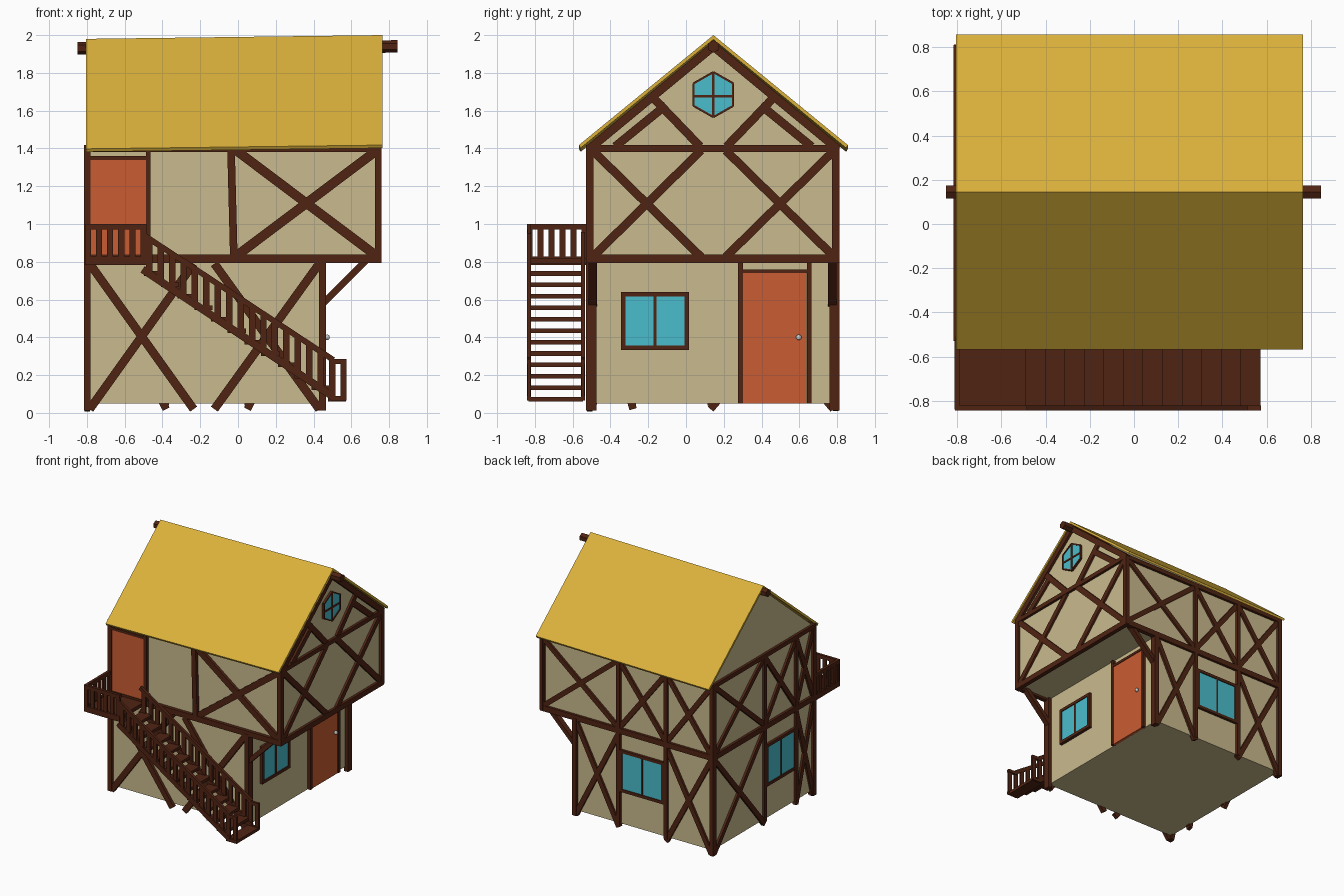
import bpy, bmesh, math
from mathutils import Vector, Matrix

if "Cube" in bpy.data.objects:
    bpy.data.objects.remove(bpy.data.objects["Cube"])


def material(name, rgb):
    m = bpy.data.materials.new(name)
    lin = [((c / 255 + 0.055) / 1.055) ** 2.4 for c in rgb]
    m.diffuse_color = (*lin, 1)
    m.use_nodes = True
    m.node_tree.nodes["Principled BSDF"].inputs["Base Color"].default_value = m.diffuse_color
    return m


PLASTER = material("plaster", (202, 186, 141))
WOOD = material("dark_wood", (80, 36, 19))
THATCH = material("roof_yellow", (219, 177, 59))
DOOR = material("door_orange", (202, 92, 51))
GLASS = material("glass", (74, 189, 205))

parts = {}


def mesh_for(name, mat):
    return parts.setdefault(name, (bmesh.new(), mat))[0]


def beam(name, p, q, w, d, n, mat=WOOD):
    """Box running from p to q, d thick along n, w wide across."""
    p, q, n = Vector(p), Vector(q), Vector(n)
    axis = q - p
    direction = axis.normalized()
    side = n.cross(direction).normalized()
    n = direction.cross(side)
    m = Matrix((side * w, n * d, axis)).transposed().to_4x4()
    m.translation = (p + q) / 2
    bmesh.ops.create_cube(mesh_for(name, mat), size=1, matrix=m)


def prism(name, profile, x0, x1, mat, drop=0):
    """Extrude a (y, z) profile along x; drop lowers the x0 end."""
    bm = mesh_for(name, mat)
    a = [bm.verts.new((x0, y, z - drop)) for y, z in profile]
    b = [bm.verts.new((x1, y, z)) for y, z in profile]
    bm.faces.new(a)
    bm.faces.new(b[::-1])
    for i in range(len(a)):
        j = (i + 1) % len(a)
        bm.faces.new((a[i], b[i], b[j], a[j]))


# Wall planes: (u, z) -> point at beam centre, and outward normal
WALLS = {
    "front": (lambda u, z: (u, -0.51, z), (0, -1, 0)),
    "back": (lambda u, z: (u, 0.793, z), (0, 1, 0)),
    "left": (lambda u, z: (-0.798, u, z), (-1, 0, 0)),
    "right": (lambda u, z: (0.743, u, z), (1, 0, 0)),
    "right_lower": (lambda u, z: (0.448, u, z), (1, 0, 0)),
}


def timber(wall, u0, z0, u1, z1, w=0.04, d=0.036, part="timbers", mat=WOOD):
    at, n = WALLS[wall]
    beam(f"{wall}_{part}", at(u0, z0), at(u1, z1), w, d, n, mat)


def cross(wall, u0, u1, z0, z1, w=0.045):
    timber(wall, u0, z0, u1, z1, w, 0.028)
    timber(wall, u0, z1, u1, z0, w, 0.028)


def window(wall, u0, u1, z0, z1):
    mid = (u0 + u1) / 2
    timber(wall, mid, z0, mid, z1, u1 - u0, 0.022, "window_glass", GLASS)
    for u in (u0, u1):
        timber(wall, u, z0, u, z1, 0.024, 0.036, "window_frame")
    timber(wall, mid, z0, mid, z1, 0.015, 0.032, "window_frame")
    for z in (z0, z1):
        timber(wall, u0 - 0.012, z, u1 + 0.012, z, 0.024, 0.036, "window_frame")


# Plaster body: lower storey and overhanging gabled upper storey
prism("lower_storey", [(-0.5, 0.05), (0.79, 0.05), (0.79, 0.81), (-0.5, 0.81)], -0.795, 0.44, PLASTER)
prism("upper_storey", [(-0.5, 0.81), (0.79, 0.81), (0.79, 1.41), (0.145, 1.945), (-0.5, 1.41)],
      -0.795, 0.74, PLASTER)

# Roof sheet, slightly lower at the left end, and ridge pole
prism("roof", [(-0.567, 1.418), (0.145, 2.0), (0.857, 1.418), (0.848, 1.402), (0.145, 1.977), (-0.558, 1.402)],
      -0.806, 0.765, THATCH, 0.02)
hexagon = [(math.sin(k * math.pi / 3), math.cos(k * math.pi / 3)) for k in range(6)]
prism("ridge_pole", [(0.145 + 0.033 * y, 1.94 + 0.033 * z) for y, z in hexagon], -0.85, 0.845, WOOD, 0.01)

# Horizontal beams and corner posts
for wall, u0, u1 in (("front", -0.815, 0.76), ("back", -0.815, 0.76), ("left", -0.53, 0.81), ("right", -0.53, 0.81)):
    timber(wall, u0, 0.815, u1, 0.815, 0.045)
    timber(wall, u0, 1.4, u1, 1.4, 0.035)
for wall in ("front", "back"):
    timber(wall, -0.8, 0.012, -0.8, 1.41, 0.03, 0.04)
    timber(wall, 0.447, 0.012, 0.447, 0.81, 0.036, 0.04)
    timber(wall, 0.747, 0.8, 0.747, 1.41, 0.028, 0.04)
for u in (-0.51, 0.79):
    timber("left", u, 0.012, u, 1.41, 0.04)
    timber("right", u, 0.8, u, 1.41, 0.035)
    timber("right_lower", u + (0.012 if u < 0 else -0.004), 0.012, u + (0.012 if u < 0 else -0.004), 0.81, 0.05)

# Front framing and upper door
cross("front", -0.785, -0.235, 0.02, 0.79)
cross("front", -0.125, 0.43, 0.02, 0.79)
cross("front", -0.01, 0.735, 0.83, 1.39, 0.05)
timber("front", -0.475, 0.82, -0.475, 1.4, 0.026)
timber("front", -0.022, 0.82, -0.037, 1.4, 0.04)
timber("front", -0.8, 1.35, -0.475, 1.35, 0.022)
timber("front", -0.64, 0.82, -0.64, 1.34, 0.31, 0.026, "upper_door", DOOR)

# Back and left framing: crossed panels with a window in the middle below
for wall, stops, end in (("back", (-0.79, -0.38, 0.05), (0.44, 0.74)), ("left", (0.78, 0.13, -0.28), (-0.5, -0.5))):
    a, b, c = stops
    for u in (b, c):
        timber(wall, u, 0.04, u, 1.4, 0.032)
    for u0, u1 in ((a, b), (b, c), (c, end[1])):
        cross(wall, u0, u1, 0.83, 1.39, 0.04)
    for u0, u1 in ((a, b), (c, end[0])):
        cross(wall, u0, u1, 0.02, 0.79, 0.04)
    lo, hi = sorted((b, c))
    window(wall, lo + 0.025, hi - 0.025, 0.33, 0.65)

# Right gable framing, mirrored about the ridge
for s in (-1, 1):
    def y(v):
        return 0.145 + s * v
    timber("right", y(0.64), 1.39, y(0.065), 0.825, 0.045, 0.028)
    timber("right", y(0.64), 0.825, y(0.065), 1.39, 0.045, 0.028)
    timber("right", y(0.07), 1.41, y(0.32), 1.67, 0.045, 0.028)
    timber("right", y(0.52), 1.41, y(0.25), 1.63, 0.045, 0.028)
    timber("right", y(0.66), 1.395, y(0), 1.94, 0.045)

# Hexagonal attic window
hexa = [(0.145 + 0.121 * a, 1.685 + 0.119 * b) for a, b in hexagon]
prism("attic_window_glass", hexa, 0.735, 0.752, GLASS)
for k in range(6):
    timber("right", *hexa[k], *hexa[(k + 1) % 6], 0.011, 0.03, "attic_window_frame")
timber("right", 0.145, 1.57, 0.145, 1.8, 0.014, 0.028, "attic_window_frame")
timber("right", 0.042, 1.677, 0.248, 1.677, 0.014, 0.028, "attic_window_frame")

# Ground floor door, knob and window under the overhang
timber("right_lower", 0.467, 0.05, 0.467, 0.74, 0.34, 0.024, "door", DOOR)
for u in (0.288, 0.652):
    timber("right_lower", u, 0.05, u, 0.8, 0.025, 0.036, "door_frame")
timber("right_lower", 0.28, 0.75, 0.66, 0.75, 0.02, 0.034, "door_frame")
window("right_lower", -0.333, 0.003, 0.345, 0.627)
bmesh.ops.create_uvsphere(mesh_for("door_knob", None), u_segments=10, v_segments=6, radius=0.015,
                          matrix=Matrix.Translation((0.472, 0.597, 0.4)))

# Braces carrying the overhang
for u in (-0.493, 0.775):
    beam("overhang_braces", (0.445, u, 0.575), (0.69, u, 0.82), 0.035, 0.045, (0, 1, 0))

# Balcony deck with railing
N = (0, 1, 0)
beam("balcony_deck", (-0.81, -0.675, 0.805), (-0.49, -0.675, 0.805), 0.33, 0.03, (0, 0, 1))
for z, w in ((0.805, 0.045), (0.985, 0.03)):
    beam("balcony_rail", (-0.81, -0.832, z), (-0.485, -0.832, z), w, 0.022, N)
    beam("balcony_rail", (-0.8, -0.84, z), (-0.8, -0.5, z), w, 0.022, (1, 0, 0))
for i in range(6):
    x, yy = -0.795 + 0.059 * i, -0.828 + 0.058 * i
    beam("balcony_rail", (x, -0.832, 0.8), (x, -0.832, 0.985), 0.032, 0.016, N)
    beam("balcony_rail", (-0.8, yy, 0.8), (-0.8, yy, 0.985), 0.03, 0.016, (1, 0, 0))

# Stairs: treads, stringers and sloping railings on both sides
for i in range(12):
    x, z = -0.449 + 0.0885 * i, 0.738 - 0.0605 * i
    beam("stair_treads", (x - 0.048, -0.69, z), (x + 0.048, -0.69, z), 0.29, 0.024, (0, 0, 1))
for yy in (-0.832, -0.546):
    for z0, z1, w in ((0.76, 0.085, 0.04), (0.945, 0.28, 0.03)):
        beam("stair_rails", (-0.505, yy, z0), (0.505, yy, z1), w, 0.022, N)
        beam("stair_rails", (0.49, yy, z1 - 0.008), (0.575, yy, z1 - 0.008), 0.025, 0.022, N)
    for i in range(18):
        x = -0.47 + 0.0605 * i
        z = max(0.075, 0.76 - 0.668 * (x + 0.505))
        beam("stair_rails", (x, yy, z), (x, yy, z + 0.19), 0.034, 0.016, N)

# Turn every collected part into an object
for name, (bm, mat) in parts.items():
    bmesh.ops.recalc_face_normals(bm, faces=bm.faces)
    me = bpy.data.meshes.new(name)
    bm.to_mesh(me)
    bm.free()
    if mat:
        me.materials.append(mat)
    bpy.context.collection.objects.link(bpy.data.objects.new(name, me))
